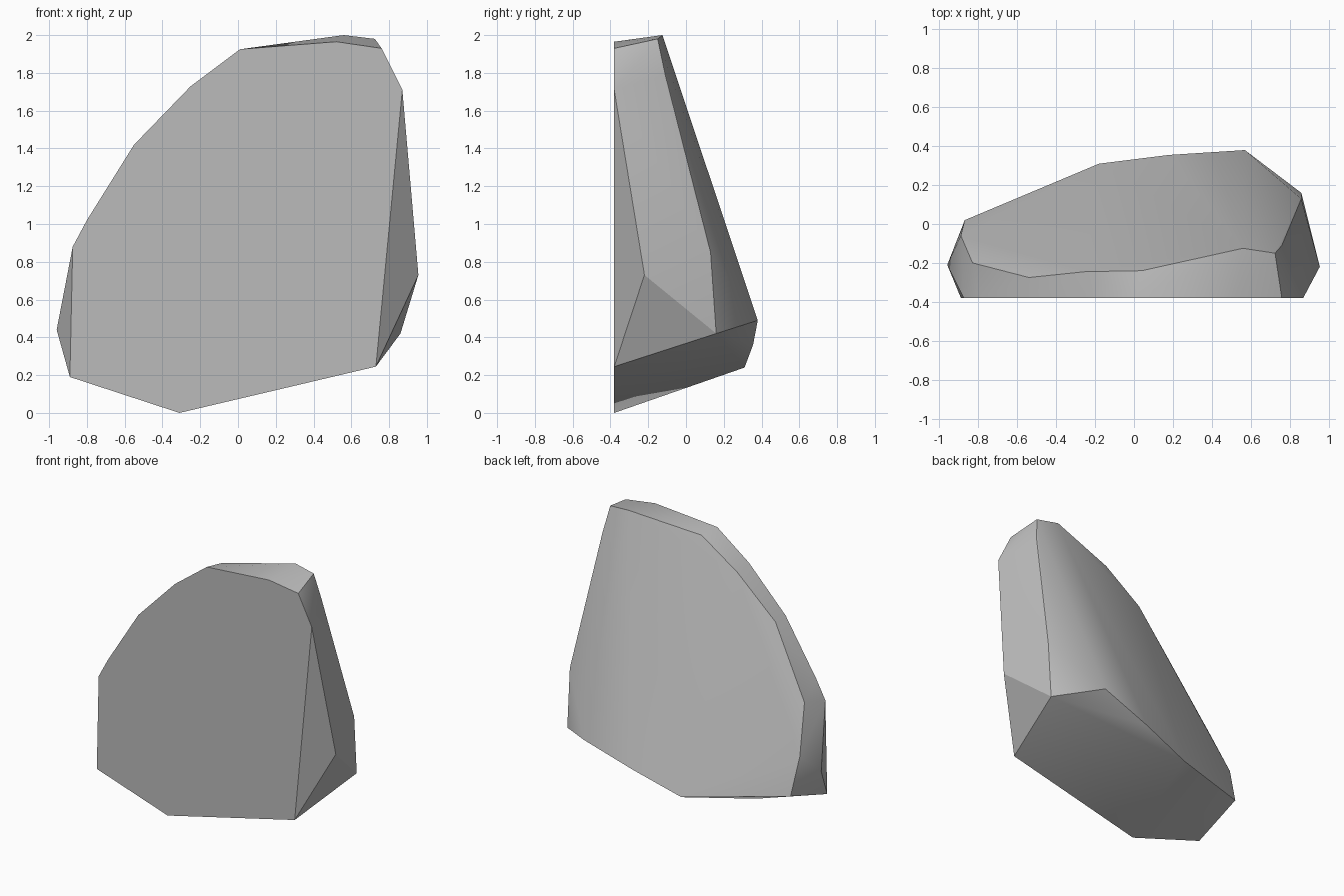
import bpy
import bmesh
import math

# Remove the default cube
default_cube = bpy.data.objects.get("Cube")
if default_cube:
    bpy.data.objects.remove(default_cube, do_unlink=True)


def make_material(name, colour):
    material = bpy.data.materials.new(name)
    material.use_nodes = True
    material.diffuse_color = colour
    shader = next(n for n in material.node_tree.nodes if n.type == "BSDF_PRINCIPLED")
    shader.inputs["Base Color"].default_value = colour
    shader.inputs["Roughness"].default_value = 0.9
    return material


def make_hull(name, points, material):
    """Wrap a convex, chiselled solid around a set of corner points."""
    bm = bmesh.new()
    for point in points:
        bm.verts.new(point)
    bmesh.ops.convex_hull(bm, input=bm.verts[:])
    loose = [v for v in bm.verts if not v.link_faces]
    bmesh.ops.delete(bm, geom=loose, context="VERTS")
    # Merge the coplanar triangles into clean flat facets
    bmesh.ops.dissolve_limit(bm, angle_limit=math.radians(1),
                             verts=bm.verts[:], edges=bm.edges[:])
    bmesh.ops.recalc_face_normals(bm, faces=bm.faces[:])
    mesh = bpy.data.meshes.new(name)
    bm.to_mesh(mesh)
    bm.free()
    mesh.materials.append(material)
    obj = bpy.data.objects.new(name, mesh)
    bpy.context.collection.objects.link(obj)
    return obj


# Flat front face outline (x, z), anticlockwise from the lowest corner
FRONT_Y = -0.38
front_outline = [
    (-0.31, 0), (0.73, 0.245), (0.87, 1.71), (0.76, 1.93), (0.52, 1.965),
    (0.01, 1.925), (-0.25, 1.73), (-0.55, 1.42), (-0.8, 1.02),
    (-0.875, 0.88), (-0.89, 0.19),
]

# Bulging corners halfway through the two sides
side_corners = [(0.955, -0.22, 0.73), (-0.96, -0.21, 0.44)]

# Rim of the sloping back, from the right foot over the top to the left foot
back_rim = [
    (0.86, 0.16, 0.42), (0.86, 0.13, 0.85), (0.76, -0.11, 1.79),
    (0.725, -0.15, 1.98), (0.56, -0.125, 2), (0.04, -0.24, 1.91),
    (-0.25, -0.245, 1.71), (-0.54, -0.275, 1.41), (-0.83, -0.2, 0.92),
    (-0.89, -0.06, 0.59), (-0.87, 0.02, 0.32),
]

# Lower edge of the back, where it meets the slanted underside
back_foot = [(-0.18, 0.31, 0.24), (0.18, 0.355, 0.36), (0.57, 0.38, 0.49)]

stone = make_material("stone_grey", (0.5, 0.5, 0.5, 1))
front_face = [(x, FRONT_Y, z) for x, z in front_outline]
boulder = make_hull("boulder", front_face + side_corners + back_rim + back_foot, stone)

# Soften the gentle facets and keep the chiselled edges sharp
bpy.ops.object.select_all(action="DESELECT")
boulder.select_set(True)
bpy.context.view_layer.objects.active = boulder
bpy.ops.object.shade_smooth_by_angle(angle=math.radians(30))
